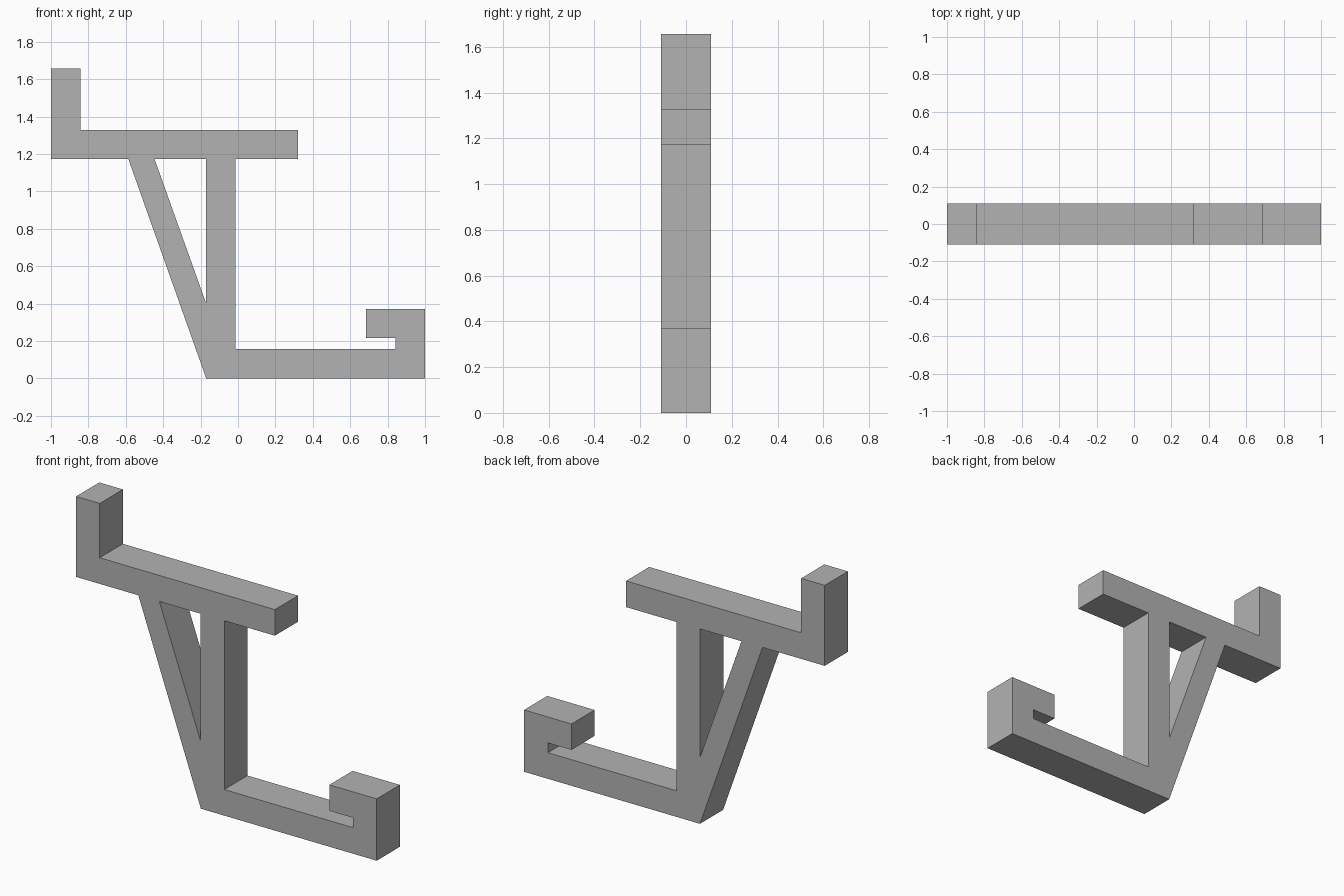
import bpy
import bmesh
from math import radians
from mathutils import Matrix

if "Cube" in bpy.data.objects:
    bpy.data.objects.remove(bpy.data.objects["Cube"], do_unlink=True)

HALF_DEPTH = 0.11

# Flat grey material
grey = bpy.data.materials.new("plain_grey")
grey.use_nodes = True
colour = (0.45, 0.45, 0.45, 1)
grey.diffuse_color = colour
grey.node_tree.nodes["Principled BSDF"].inputs["Base Color"].default_value = colour

# Side profile: upper arm with upright end, post with strut, lower arm with hook
outline = [
    (-0.17, 0), (1, 0), (1, 0.372), (0.685, 0.372), (0.685, 0.216),
    (0.842, 0.216), (0.842, 0.157), (-0.014, 0.157), (-0.014, 1.172),
    (0.322, 1.172), (0.322, 1.329), (-0.843, 1.329), (-0.843, 1.656),
    (-1, 1.656), (-1, 1.172), (-0.586, 1.172),
]
# Triangular opening between post and strut
opening = [(-0.171, 0.403), (-0.171, 1.172), (-0.446, 1.172)]


def add_loop(curve, points):
    spline = curve.splines.new('POLY')
    spline.points.add(len(points) - 1)
    for p, (x, z) in zip(spline.points, points):
        p.co = (x, z, 0, 1)
    spline.use_cyclic_u = True


curve = bpy.data.curves.new("bracket_profile", 'CURVE')
curve.dimensions = '2D'
curve.fill_mode = 'BOTH'
curve.extrude = HALF_DEPTH
for loop in (outline, opening):
    add_loop(curve, loop)

# Turn the extruded profile into a clean upright mesh
temp = bpy.data.objects.new("profile_helper", curve)
bpy.context.collection.objects.link(temp)
bpy.context.view_layer.update()
mesh = bpy.data.meshes.new_from_object(
    temp.evaluated_get(bpy.context.evaluated_depsgraph_get()))
bpy.data.objects.remove(temp, do_unlink=True)

bm = bmesh.new()
bm.from_mesh(mesh)
bmesh.ops.remove_doubles(bm, verts=bm.verts, dist=0.0001)
bmesh.ops.rotate(bm, verts=bm.verts, matrix=Matrix.Rotation(radians(90), 3, 'X'))
bmesh.ops.recalc_face_normals(bm, faces=bm.faces)
for face in bm.faces:
    face.smooth = False
    face.material_index = 0
bm.to_mesh(mesh)
bm.free()

mesh.materials.clear()
mesh.materials.append(grey)
bracket = bpy.data.objects.new("hook_bracket", mesh)
bpy.context.collection.objects.link(bracket)
